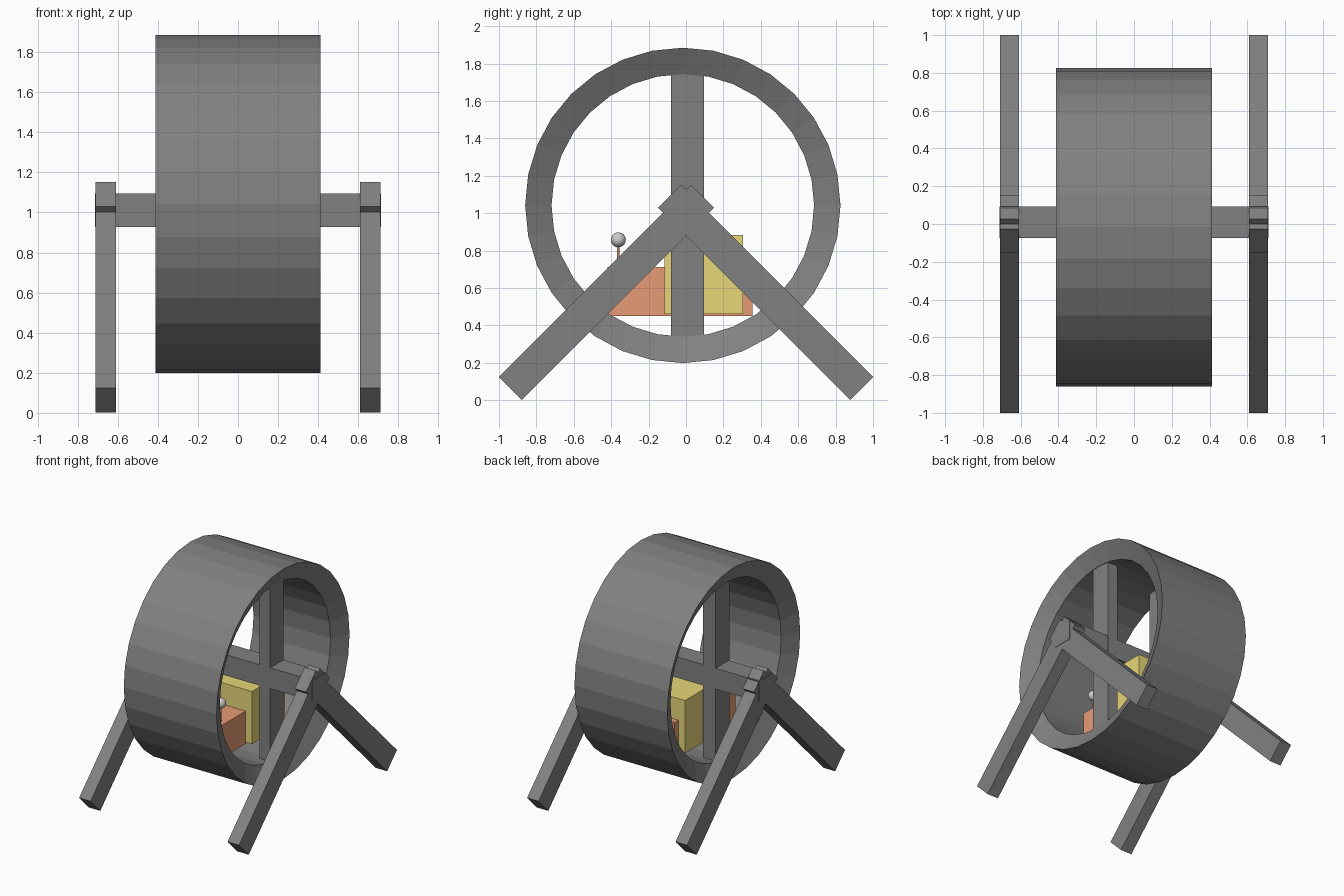
import bpy, bmesh, math

if "Cube" in bpy.data.objects:
    bpy.data.objects.remove(bpy.data.objects["Cube"])


def material(name, rgb):
    m = bpy.data.materials.new(name)
    m.diffuse_color = (*rgb, 1)
    m.use_nodes = True
    m.node_tree.nodes["Principled BSDF"].inputs["Base Color"].default_value = m.diffuse_color
    return m


coral = material("coral", (0.8, 0.33, 0.18))
yellow = material("yellow", (0.8, 0.68, 0.19))
dark = material("dark_grey", (0.22, 0.22, 0.22))


def box(name, lo, hi, mat):
    size = [b - a for a, b in zip(lo, hi)]
    centre = [(a + b) / 2 for a, b in zip(lo, hi)]
    bpy.ops.mesh.primitive_cube_add(size=1, location=centre)
    ob = bpy.context.object
    ob.name = name
    ob.scale = size
    ob.data.materials.append(mat)
    return ob


# Wheel drum: section with sloped ends, revolved around the axle
SIDES, CY, CZ = 32, -0.017, 1.042
section = [(-0.412, 0.843), (0.412, 0.843), (0.342, 0.702), (-0.342, 0.702)]
bm = bmesh.new()
loops = []
for i in range(SIDES):
    a = 2 * math.pi * i / SIDES
    loops.append([bm.verts.new((x, CY + r * math.sin(a), CZ + r * math.cos(a)))
                  for x, r in section])
for i in range(SIDES):
    p, q = loops[i], loops[(i + 1) % SIDES]
    for j in range(4):
        k = (j + 1) % 4
        bm.faces.new((p[j], p[k], q[k], q[j]))
bmesh.ops.recalc_face_normals(bm, faces=bm.faces)
mesh = bpy.data.meshes.new("wheel_drum")
bm.to_mesh(mesh)
bm.free()
mesh.materials.append(dark)
bpy.context.collection.objects.link(bpy.data.objects.new("wheel_drum", mesh))

# Axle
box("axle", (-0.713, -0.075, 0.928), (0.713, 0.092, 1.095), dark)

# Upright spokes across the drum
box("left_spoke", (-0.328, -0.08, 0.338), (-0.22, 0.096, 1.75), dark)
box("right_spoke", (0.245, -0.08, 0.338), (0.338, 0.096, 1.75), dark)

# Crossed support legs
for side, s in (("left", -1), ("right", 1)):
    for end, t in (("front", -1), ("back", 1)):
        bpy.ops.mesh.primitive_cube_add(
            size=1, location=(s * 0.659, t * 0.4255, 0.577),
            rotation=(t * math.radians(45), 0, 0))
        leg = bpy.context.object
        leg.name = f"{side}_{end}_leg"
        leg.scale = (0.102, 0.175, 1.453)
        leg.data.materials.append(dark)

# Machine inside the drum: base body and larger block
box("machine_base", (-0.147, -0.42, 0.45), (0.147, 0.355, 0.712), coral)
box("machine_block", (-0.205, -0.115, 0.462), (0.205, 0.305, 0.885), yellow)

# Lever and knob
bpy.ops.mesh.primitive_cylinder_add(vertices=16, radius=0.007, depth=0.15,
                                    location=(0.1, -0.362, 0.775))
lever = bpy.context.object
lever.name = "lever"
lever.data.materials.append(coral)
bpy.ops.mesh.primitive_uv_sphere_add(segments=32, ring_count=16, radius=0.04,
                                     location=(0.1, -0.362, 0.858))
bpy.context.object.name = "lever_knob"
bpy.ops.object.shade_smooth()
